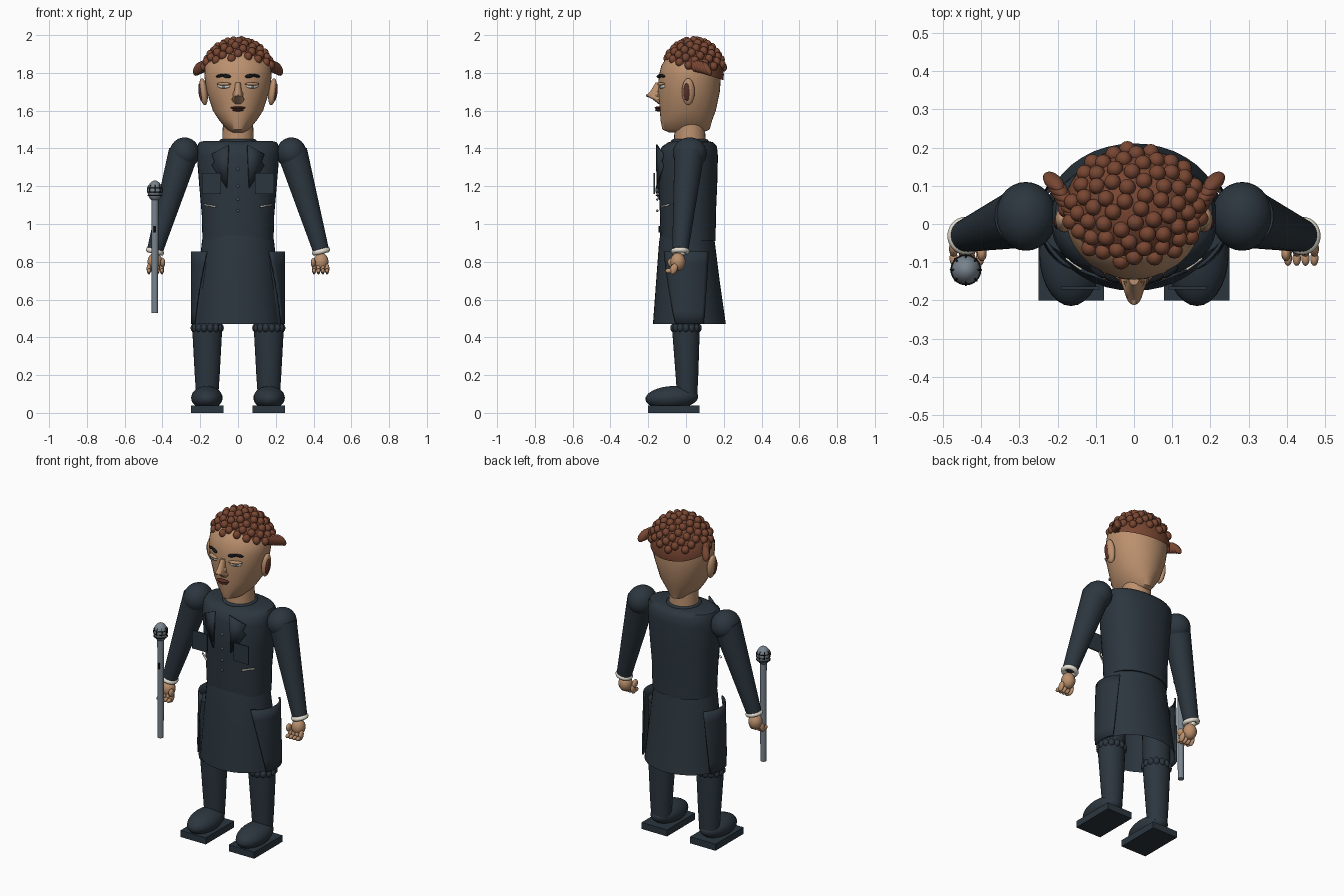
import bpy, bmesh, math
from mathutils import Matrix, Vector, Euler

if "Cube" in bpy.data.objects:
    bpy.data.objects.remove(bpy.data.objects["Cube"])


def material(name, rgb):
    m = bpy.data.materials.new(name)
    m.use_nodes = True
    m.diffuse_color = (*rgb, 1)
    m.node_tree.nodes["Principled BSDF"].inputs["Base Color"].default_value = (*rgb, 1)
    return m


SUIT = material("dark navy cloth", (0.025, 0.037, 0.049))
SKIN = material("tan skin", (0.50, 0.28, 0.155))
HAIR = material("auburn hair", (0.19, 0.062, 0.032))
CREAM = material("cream", (0.78, 0.74, 0.65))
STEEL = material("steel grey", (0.19, 0.23, 0.27))
BLACK = material("black", (0.008, 0.009, 0.011))
LIP = material("dark lip", (0.11, 0.03, 0.02))


def finish(name, bm, mat, thick=0, angle=40):
    bmesh.ops.recalc_face_normals(bm, faces=bm.faces)
    mesh = bpy.data.meshes.new(name)
    bm.to_mesh(mesh)
    bm.free()
    ob = bpy.data.objects.new(name, mesh)
    bpy.context.collection.objects.link(ob)
    mesh.materials.append(mat)
    bpy.ops.object.select_all(action='DESELECT')
    ob.select_set(True)
    bpy.context.view_layer.objects.active = ob
    bpy.ops.object.shade_smooth_by_angle(angle=math.radians(angle))
    if thick:
        mod = ob.modifiers.new("thickness", 'SOLIDIFY')
        mod.thickness, mod.offset = thick, 1
    return ob


def loft(name, rings, mat, seg=40, caps=True, power=1.0):
    """Skin a stack of (x, y, z, rx, ry) rings."""
    bm = bmesh.new()
    loops = []
    for x, y, z, rx, ry in rings:
        loop = []
        for i in range(seg):
            c, s = math.cos(math.tau * i / seg), math.sin(math.tau * i / seg)
            loop.append(bm.verts.new((x + rx * math.copysign(abs(c) ** power, c),
                                      y + ry * math.copysign(abs(s) ** power, s), z)))
        loops.append(loop)
    for a, b in zip(loops, loops[1:]):
        for i in range(seg):
            j = (i + 1) % seg
            bm.faces.new((a[i], a[j], b[j], b[i]))
    if caps:
        bm.faces.new(loops[0])
        bm.faces.new(loops[-1])
    return finish(name, bm, mat)


def balls(name, items, mat, seg=14):
    """One mesh of ellipsoids given as (location, radii, rotation)."""
    bm = bmesh.new()
    for loc, radii, rot in items:
        bmesh.ops.create_uvsphere(bm, u_segments=seg, v_segments=seg * 2 // 3, radius=1,
                                  matrix=Matrix.LocRotScale(Vector(loc), Euler(rot), Vector(radii)))
    return finish(name, bm, mat, angle=80)


def box(name, lo, hi, mat):
    bm = bmesh.new()
    lo, hi = Vector(lo), Vector(hi)
    bmesh.ops.create_cube(bm, size=1, matrix=Matrix.LocRotScale((lo + hi) / 2, None, hi - lo))
    return finish(name, bm, mat)


def rod(name, a, b, r1, r2, mat, seg=28):
    bm = bmesh.new()
    a, b = Vector(a), Vector(b)
    turn = (b - a).to_track_quat('Z', 'Y')
    bmesh.ops.create_cone(bm, cap_ends=True, segments=seg, radius1=r1, radius2=r2,
                          depth=(b - a).length, matrix=Matrix.LocRotScale((a + b) / 2, turn, None))
    return finish(name, bm, mat)


def ring(name, loc, major, minor, rot, mat):
    bpy.ops.mesh.primitive_torus_add(location=loc, rotation=rot, major_radius=major,
                                     minor_radius=minor, major_segments=28, minor_segments=8)
    ob = bpy.context.object
    ob.name = name
    ob.data.materials.append(mat)
    bpy.ops.object.shade_smooth()


def plate(name, points, depth, mat, thick=0.008):
    """Thin panel from (x, z) points, its y given by depth(x)."""
    bm = bmesh.new()
    bm.faces.new([bm.verts.new((x, depth(x), z)) for x, z in points])
    finish(name, bm, mat, thick)


def chest_y(x):
    return 0.006 - 0.157 * math.sqrt(1 - (x / 0.215) ** 2)


def face_y(x):
    return 0.015 - 0.163 * math.sqrt(1 - (x / 0.175) ** 2)


# Torso, neck and skirt
loft("torso", [(0, .012, .91, .188, .145), (0, .01, 1.05, .192, .148), (0, .01, 1.2, .205, .155),
               (0, .012, 1.36, .218, .157), (0, .018, 1.41, .216, .146),
               (0, .025, 1.432, .206, .12), (0, .025, 1.44, .18, .09)], SUIT, power=.9)
rod("neck", (0, .02, 1.4), (0, .02, 1.53), .085, .08, SKIN)
ring("collar", (0, .02, 1.437), .088, .012, (0, 0, 0), SUIT)
loft("skirt", [(0, .018, .47, .232, .193), (0, .01, .7, .212, .168),
               (0, .005, .9, .192, .148), (0, .005, .94, .186, .142)], SUIT, caps=False)

# Curved side panels of the skirt
for side, label in ((1, "left"), (-1, "right")):
    bm = bmesh.new()
    rows = []
    for k in range(7):
        t = k / 6
        row = []
        for i in range(13):
            a = math.radians((-20 - 28 * t) + (i / 12) * (42 + 42 * t))
            row.append(bm.verts.new((side * .241 * math.cos(a), .015 + (.2 - .03 * t) * math.sin(a),
                                     .47 + .385 * t)))
        rows.append(row)
    for a, b in zip(rows, rows[1:]):
        for i in range(12):
            bm.faces.new((a[i], a[i + 1], b[i + 1], b[i]))
    finish(label + "_skirt_panel", bm, SUIT, .009)

# Head with nose, mouth and hair
loft("head", [(0, .0, 1.485, .035, .09), (0, 0, 1.5, .06, .125), (0, .002, 1.55, .1, .137),
              (0, .01, 1.6, .133, .148), (0, .016, 1.7, .165, .163), (0, .02, 1.78, .178, .165),
              (0, .025, 1.84, .174, .155), (0, .03, 1.9, .13, .12), (0, .03, 1.93, .06, .06)], SKIN)
loft("nose", [(0, -.125, 1.635, .02, .02), (0, -.147, 1.66, .034, .03), (0, -.17, 1.677, .024, .042),
              (0, -.155, 1.7, .02, .035), (0, -.14, 1.75, .014, .02)], SKIN, seg=20)
rod("nose_tip", (0, -.15, 1.685), (0, -.212, 1.68), .028, .004, SKIN)
balls("mouth", [((0, -.148, 1.615), (.042, .018, .007), (0, 0, 0)),
                ((0, -.146, 1.603), (.03, .018, .007), (0, 0, 0))], LIP)

center, radii = Vector((0, .04, 1.79)), Vector((.183, .16, .182))


def hairline(y):
    return 1.825 - .32 * y


bm = bmesh.new()
bmesh.ops.create_uvsphere(bm, u_segments=40, v_segments=28, radius=1,
                          matrix=Matrix.LocRotScale(center, None, radii))
bmesh.ops.bisect_plane(bm, geom=bm.verts[:] + bm.edges[:] + bm.faces[:], clear_inner=True,
                       plane_co=(0, 0, hairline(0)), plane_no=(0, .32, 1))
finish("hair_cap", bm, HAIR)
curls = []
for i in range(190):
    z = 1 - 2 * (i + .5) / 190
    r, a = math.sqrt(1 - z * z), i * math.pi * (3 - math.sqrt(5))
    p = center + Vector((r * math.cos(a), r * math.sin(a), z)) * radii
    if p.z > hairline(p.y) + (.01 if p.y < .09 else .055):
        curls.append((p, (.022, .022, .024), (0, 0, 0)))
balls("hair_curls", curls, HAIR)

# Microphone
rod("microphone_stick", (-.44, -.12, .53), (-.44, -.12, 1.14), .017, .019, STEEL)
rod("microphone_switch", (-.44, -.139, .955), (-.44, -.139, .99), .007, .007, BLACK, 8)
balls("microphone_head", [((-.44, -.12, 1.175), (.039, .039, .055), (0, 0, 0))], STEEL, 24)
for k in range(4):
    ring("microphone_wire", (-.44, -.12, 1.18), .04, .0025, (math.pi / 2, 0, k * math.pi / 4), BLACK)
for z in (1.15, 1.17, 1.19):
    ring("microphone_band", (-.44, -.12, z), .038, .0025, (0, 0, 0), BLACK)

# Coat buttons
balls("buttons", [((0, -.152, z), (.007, .006, .007), (0, 0, 0)) for z in (1.07, 1.13, 1.2, 1.29)], STEEL)

# Mirrored parts
for s, label in ((1, "left_"), (-1, "right_")):
    # Arm
    balls(label + "shoulder", [((s * .283, .02, 1.375), (.08, .09, .083), (0, 0, 0))], SUIT, 28)
    rod(label + "sleeve", (s * .288, .018, 1.38), (s * .438, -.03, .865), .08, .043, SUIT)
    ring(label + "cuff", (s * .44, -.031, .855), .036, .014, (0, -s * .25, 0), CREAM)
    # Hand
    parts = [((s * .44, -.043, .8), (.04, .04, .048), (0, 0, 0)),
             ((s * .398, -.075, .795), (.013, .022, .025), (.5, 0, 0))]
    for i in range(4):
        x = s * (.403 + .023 * i)
        parts.append(((x, -.065, .762), (.012, .02, .03), (-.4, 0, 0)))
        parts.append(((x, -.09, .752), (.011, .02, .013), (0, 0, 0)))
    balls(label + "hand", parts, SKIN)
    # Leg, knee ruffle and shoe
    loft(label + "leg", [(s * .163, .006, .08, .058, .053), (s * .163, .005, .2, .066, .06),
                         (s * .163, 0, .42, .078, .072), (s * .16, 0, .8, .08, .08)], SUIT, 28)
    balls(label + "knee_ruffle",
          [((s * .163 + .07 * math.cos(k * math.tau / 14), .066 * math.sin(k * math.tau / 14), .45),
            (.019, .019, .024), (0, 0, 0)) for k in range(14)], SUIT, 10)
    balls(label + "shoe", [((s * .165, -.075, .08), (.083, .14, .062), (.06, 0, 0))], SUIT, 28)
    box(label + "sole", (min(s * .078, s * .25), -.2, 0), (max(s * .078, s * .25), .072, .04), SUIT)
    # Ear
    balls(label + "ear", [((s * .183, .012, 1.7), (.022, .034, .072), (0, s * .12, 0))], SKIN, 24)
    balls(label + "inner_ear", [((s * .198, .004, 1.698), (.011, .018, .048), (0, s * .12, 0))], LIP, 16)
    # Eye and brow laid on the face
    e = s * .075
    tilt = s * .42
    balls(label + "eye", [((e, face_y(.075) + .004, 1.73), (.036, .011, .013), (0, 0, tilt))], CREAM)
    balls(label + "iris", [((e, face_y(.075) - .004, 1.728), (.01, .006, .01), (0, 0, tilt))], STEEL)
    balls(label + "eyelid", [((e, face_y(.075) + .001, 1.741), (.041, .014, .009), (0, 0, tilt))], SKIN)
    balls(label + "brow", [((s * .06, face_y(.06) - .004, 1.783), (.025, .009, .01), (0, -s * .15, tilt)),
                           ((s * .095, face_y(.095) - .004, 1.785), (.026, .009, .008), (0, s * .2, s * .6))], BLACK)
    # Swept side tuft of hair
    balls(label + "hair_tuft",
          [((s * (.165 + .009 * i), .035 + .015 * i, 1.842 - .004 * i), (.024, .019, .045),
            (.5, s * -.5, 0)) for i in range(6)], HAIR)
    # Lapel, pocket and pocket slit
    plate(label + "lapel", [(s * .05, 1.42), (s * .14, 1.37), (s * .125, 1.33), (s * .14, 1.31),
                            (s * .06, 1.19)], lambda x: chest_y(x) - .012, SUIT)
    box(label + "pocket", (min(s * .09, s * .19), -.172, 1.16),
        (max(s * .09, s * .19), -.163, 1.27), SUIT)
    plate(label + "slit", [(s * .12, 1.088), (s * .18, 1.098), (s * .18, 1.106), (s * .12, 1.096)],
          lambda x: chest_y(x) - .012, CREAM)
